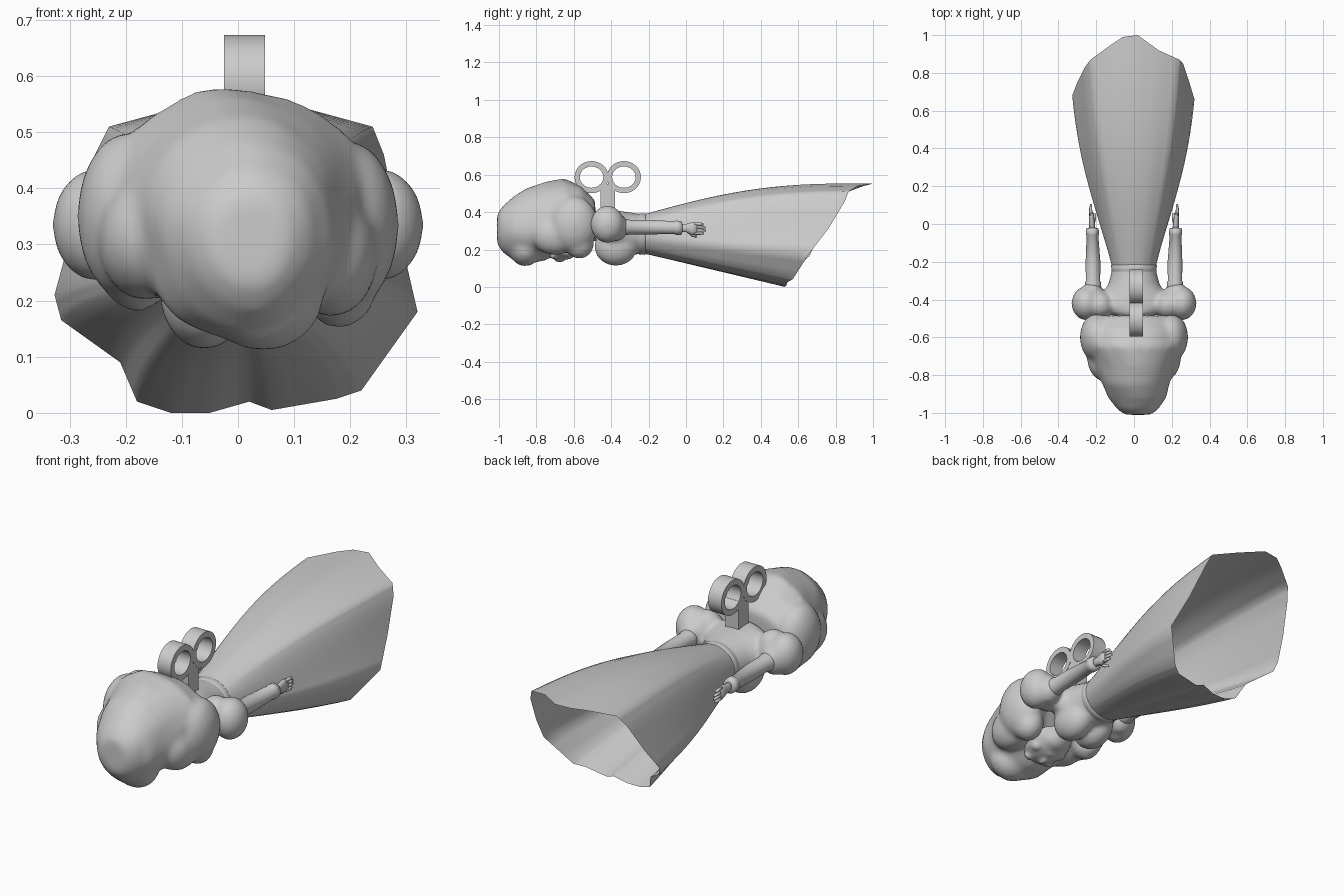
import bpy, bmesh, math
from mathutils import Vector, noise

cube = bpy.data.objects.get("Cube")
if cube:
    bpy.data.objects.remove(cube)

grey = bpy.data.materials.new("plain grey")
grey.use_nodes = True
COL = (0.6, 0.6, 0.6, 1)
grey.diffuse_color = COL
grey.node_tree.nodes["Principled BSDF"].inputs["Base Color"].default_value = COL


def make(name, bm):
    bmesh.ops.recalc_face_normals(bm, faces=bm.faces)
    me = bpy.data.meshes.new(name)
    bm.to_mesh(me)
    bm.free()
    for p in me.polygons:
        p.use_smooth = True
    me.materials.append(grey)
    ob = bpy.data.objects.new(name, me)
    bpy.context.collection.objects.link(ob)
    return ob


def skin(bm, rings, caps=True):
    """Bridge rings of points into a tube."""
    rows = [[bm.verts.new(p) for p in r] for r in rings]
    n = len(rows[0])
    for a, b in zip(rows, rows[1:]):
        for i in range(n):
            j = (i + 1) % n
            bm.faces.new((a[i], a[j], b[j], b[i]))
    if caps:
        bm.faces.new(rows[0])
        bm.faces.new(rows[-1])


def loft(bm, sections, n=24, wobble=0.0):
    """Ellipses across y; each section is y, cx, cz, rx, rz."""
    rings = []
    for y, cx, cz, rx, rz in sections:
        ring = []
        for i in range(n):
            a = math.tau * i / n
            p = Vector((cx + rx * math.cos(a), y, cz + rz * math.sin(a)))
            f = 1 + wobble * noise.noise(p * 9)
            ring.append((cx + rx * f * math.cos(a), y, cz + rz * f * math.sin(a)))
        rings.append(ring)
    skin(bm, rings)


def ball(bm, c, r):
    res = bmesh.ops.create_uvsphere(bm, u_segments=20, v_segments=14, radius=1)
    for v in res["verts"]:
        v.co = Vector((v.co.x * r[0] + c[0], v.co.y * r[1] + c[1], v.co.z * r[2] + c[2]))


def fuse(ob, voxel, smooth):
    m = ob.modifiers.new("fuse", "REMESH")
    m.mode = "VOXEL"
    m.voxel_size = voxel
    m.use_smooth_shade = True
    s = ob.modifiers.new("soften", "SMOOTH")
    s.iterations = smooth


# Hair: a lofted mass with side puffs, curls and a fringe
bm = bmesh.new()
loft(bm, [(-1.01, .02, .31, .07, .08), (-.98, .02, .31, .11, .125),
          (-.92, .015, .315, .15, .17), (-.85, .01, .33, .175, .205),
          (-.75, .005, .355, .21, .205), (-.65, 0, .385, .24, .19),
          (-.56, 0, .39, .235, .15), (-.485, 0, .38, .17, .08)], 36, .08)
ball(bm, (.045, -.86, .215), (.11, .09, .105))
for s, z in ((1, 0), (-1, .03)):
    ball(bm, (s * .195, -.60, .335 + z / 2), (.092, .13, .15))
    ball(bm, (s * .165, -.70, .28 + z), (.085, .13, .11))
    ball(bm, (s * .18, -.57, .235 + z), (.07, .08, .085))
fuse(make("hair", bm), .013, 10)

# Head, looking down, with simple features
bm = bmesh.new()
ball(bm, (0, -.67, .26), (.13, .14, .115))
ball(bm, (0, -.59, .225), (.075, .06, .06))
ball(bm, (0, -.675, .15), (.017, .03, .02))
ball(bm, (0, -.625, .162), (.032, .012, .016))
for s in (-1, 1):
    ball(bm, (s * .055, -.71, .165), (.028, .018, .016))
    ball(bm, (s * .065, -.64, .19), (.035, .035, .03))
loft(bm, [(-.62, 0, .29, .05, .055), (-.53, 0, .30, .05, .055), (-.44, 0, .31, .065, .065)])
fuse(make("head_and_neck", bm), .008, 4)

# Bodice with bust and puff sleeves
bm = bmesh.new()
loft(bm, [(-.50, 0, .33, .07, .06), (-.47, 0, .33, .14, .085), (-.43, 0, .32, .20, .095),
          (-.38, 0, .30, .175, .11), (-.32, 0, .285, .137, .117),
          (-.25, 0, .283, .118, .108), (-.20, 0, .283, .12, .108)])
for s in (-1, 1):
    ball(bm, (s * .06, -.375, .215), (.08, .115, .102))
    ball(bm, (s * .253, -.42, .335), (.078, .09, .10))
    ball(bm, (s * .225, -.375, .32), (.066, .066, .076))
    ball(bm, (s * .18, -.43, .34), (.075, .075, .09))
fuse(make("bodice_and_sleeves", bm), .011, 8)

# Waistband
bm = bmesh.new()
loft(bm, [(-.26, 0, .283, .110, .102), (-.25, 0, .283, .119, .109),
          (-.22, 0, .283, .121, .111), (-.21, 0, .283, .114, .105)], 32)
make("waistband", bm)

# Arms and hands
for side, s in (("left", 1), ("right", -1)):
    bm = bmesh.new()
    loft(bm, [(-.38, s * .217, .32, .045, .045), (-.31, s * .217, .32, .043, .042),
              (-.30, s * .217, .32, .038, .039), (-.20, s * .217, .32, .039, .039),
              (-.06, s * .22, .317, .031, .034), (-.055, s * .22, .317, .035, .038),
              (-.025, s * .22, .315, .033, .036), (-.02, s * .22, .315, .021, .024)])
    make(side + "_arm", bm)

    bm = bmesh.new()
    loft(bm, [(-.04, s * .22, .315, .018, .021), (0, s * .222, .315, .015, .022),
              (.03, s * .224, .313, .014, .033), (.06, s * .226, .312, .011, .033)], 14)
    for k in range(4):
        z, tip = .287 + .0165 * k, .095 + .012 * math.sin(k * 1.1)
        loft(bm, [(.045, s * .226, z, .009, .008), (.08, s * .23, z, .008, .008),
                  (tip, s * .228, z - .002, .005, .005)], 8)
    loft(bm, [(.005, s * .217, .30, .011, .011), (.03, s * .21, .28, .009, .009),
              (.055, s * .207, .27, .006, .006)], 8)
    make(side + "_hand", bm)

# Skirt: open shell from a round waist to an angular slanted hem
hem = [(.32, .66, .18), (.29, .76, .31), (.26, .85, .46), (.24, .87, .51), (.13, .92, .54),
       (.02, 1, .553), (-.06, .99, .55), (-.12, .95, .54), (-.23, .87, .51),
       (-.26, .83, .45), (-.30, .75, .31), (-.327, .68, .21), (-.315, .66, .165),
       (-.21, .58, .09), (-.18, .54, .02), (-.12, .53, 0), (-.05, .53, 0),
       (.02, .54, .02), (.06, .535, .005), (.175, .54, .025), (.22, .57, .04)]
edge = []
for a, b in zip(hem, hem[1:] + hem[:1]):
    edge += [Vector(a).lerp(Vector(b), k / 3) for k in range(3)]
ROWS = 18
rings = []
for r in range(ROWS + 1):
    t = r / ROWS
    swell = math.sin(math.pi * t)
    ring = []
    for p in edge:
        ang = math.atan2(p.z - .27, p.x)
        waist = Vector((.115 * math.cos(ang), -.23, .283 + .104 * math.sin(ang)))
        q = waist.lerp(p, t)
        q.x *= 1 + .12 * swell
        q.z += .055 * swell * max(0, math.sin(ang))
        ring.append(q)
    rings.append(ring)
bm = bmesh.new()
skin(bm, rings, caps=False)
make("skirt", bm)


# Wind-up key: two flat rings on a stem
def band(name, cy, cz):
    bm = bmesh.new()
    n = 28
    prof = ((.091, .086, -.025), (.091, .086, .048), (.063, .057, .048), (.063, .057, -.025))
    rows = [[bm.verts.new((x, cy + ry * math.cos(math.tau * i / n),
                           cz + rz * math.sin(math.tau * i / n)))
             for i in range(n)] for ry, rz, x in prof]
    for k in range(4):
        a, b = rows[k], rows[(k + 1) % 4]
        for i in range(n):
            j = (i + 1) % n
            bm.faces.new((a[i], a[j], b[j], b[i]))
    return make(name, bm)


keys = [band("key_ring_front", -.505, .587), band("key_ring_back", -.332, .587)]
bm = bmesh.new()
bmesh.ops.create_cube(bm, size=1)
for v in bm.verts:
    v.co = Vector((.0115 + v.co.x * .071, -.418 + v.co.y * .078, .45 + v.co.z * .20))
keys.append(make("key_stem", bm))

bpy.ops.object.select_all(action="DESELECT")
for ob in keys:
    ob.select_set(True)
bpy.context.view_layer.objects.active = keys[0]
bpy.ops.object.shade_smooth_by_angle(angle=math.radians(35))
